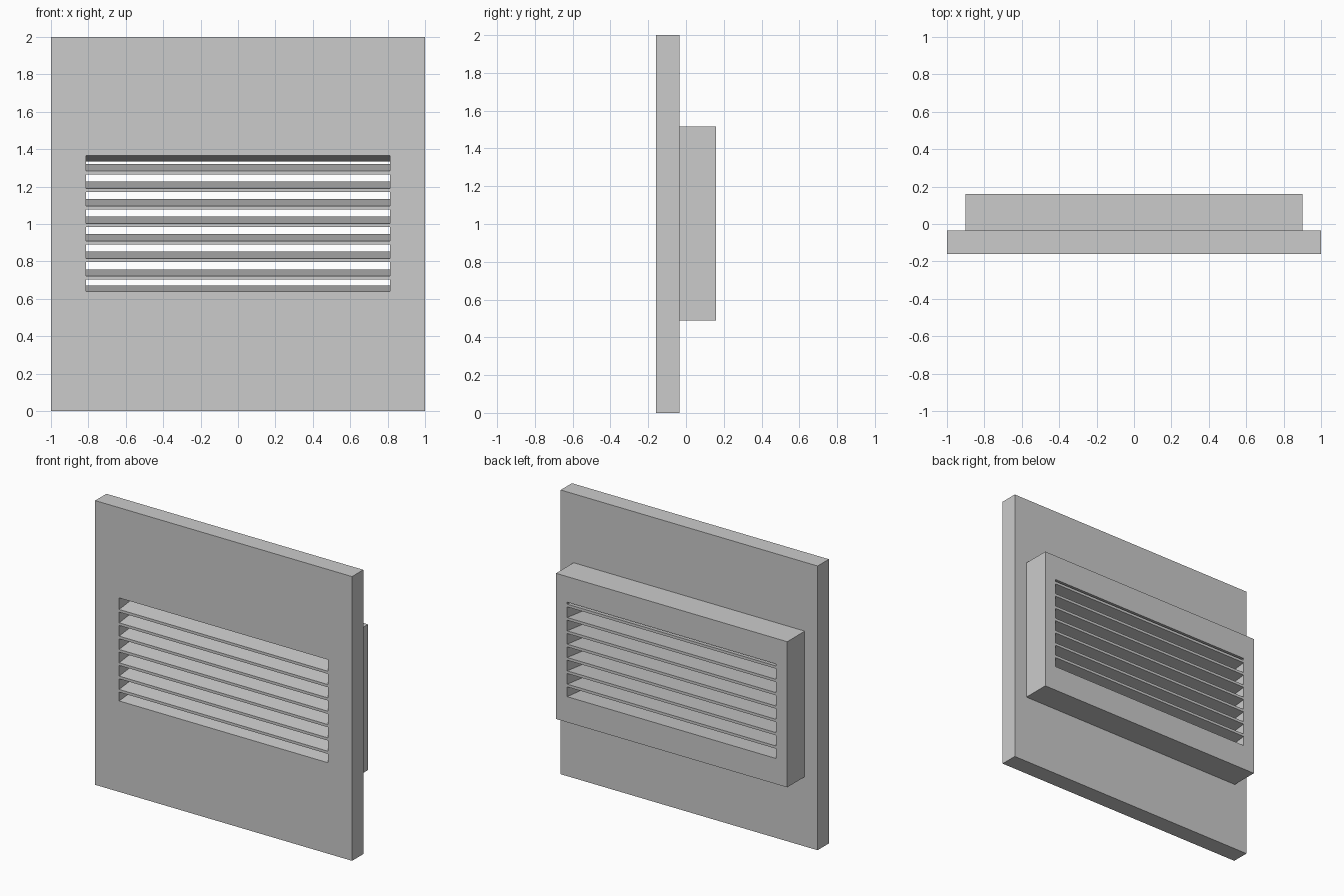
import bpy
import bmesh

if "Cube" in bpy.data.objects:
    bpy.data.objects.remove(bpy.data.objects["Cube"])

CZ = 1.0025                       # centre height of the vent
Y_FRONT, Y_JOIN, Y_BACK = -0.16, -0.035, 0.16
OPEN_X = 0.813                    # half width of the opening


def opening_half_height(y):
    """The opening narrows slightly towards the back."""
    t = (y - Y_FRONT) / (Y_BACK - Y_FRONT)
    return 0.3625 - 0.03 * t


def finish(name, bm):
    bmesh.ops.recalc_face_normals(bm, faces=bm.faces)
    mesh = bpy.data.meshes.new(name)
    bm.to_mesh(mesh)
    bm.free()
    ob = bpy.data.objects.new(name, mesh)
    bpy.context.collection.objects.link(ob)
    return ob


def rect(bm, hx, y, z0, z1):
    return [bm.verts.new((x, y, z)) for x, z in
            ((-hx, z0), (hx, z0), (hx, z1), (-hx, z1))]


def bridge(bm, a, b):
    for i in range(4):
        j = (i + 1) % 4
        bm.faces.new((a[i], a[j], b[j], b[i]))


def ring_panel(name, hx, z0, z1, y0, y1):
    """Rectangular slab with the tapered opening through it."""
    bm = bmesh.new()
    loops = []
    for y in (y0, y1):
        h = opening_half_height(y)
        loops.append((rect(bm, hx, y, z0, z1),
                      rect(bm, OPEN_X, y, CZ - h, CZ + h)))
    (out0, in0), (out1, in1) = loops
    for a, b in ((out0, in0), (in0, in1), (in1, out1), (out1, out0)):
        bridge(bm, a, b)
    return finish(name, bm)


def slat(name, z, rise=0.037, thick=0.019):
    """Full-depth blade, low at the front and high at the back."""
    bm = bmesh.new()
    front = rect(bm, OPEN_X, Y_FRONT, z, z + thick)
    back = rect(bm, OPEN_X, Y_BACK, z + rise, z + rise + thick)
    bridge(bm, front, back)
    bm.faces.new(front)
    bm.faces.new(back)
    return finish(name, bm)


# Square front plate and the smaller duct frame behind it
ring_panel("front_plate", 1.0, 0.0, 2.0, Y_FRONT, Y_JOIN)
ring_panel("rear_frame", 0.9, 0.49, 1.515, Y_JOIN, Y_BACK)

# Seven tilted louvre slats
for i in range(7):
    slat(f"slat_{i + 1}", 0.702 + 0.0938 * i)
